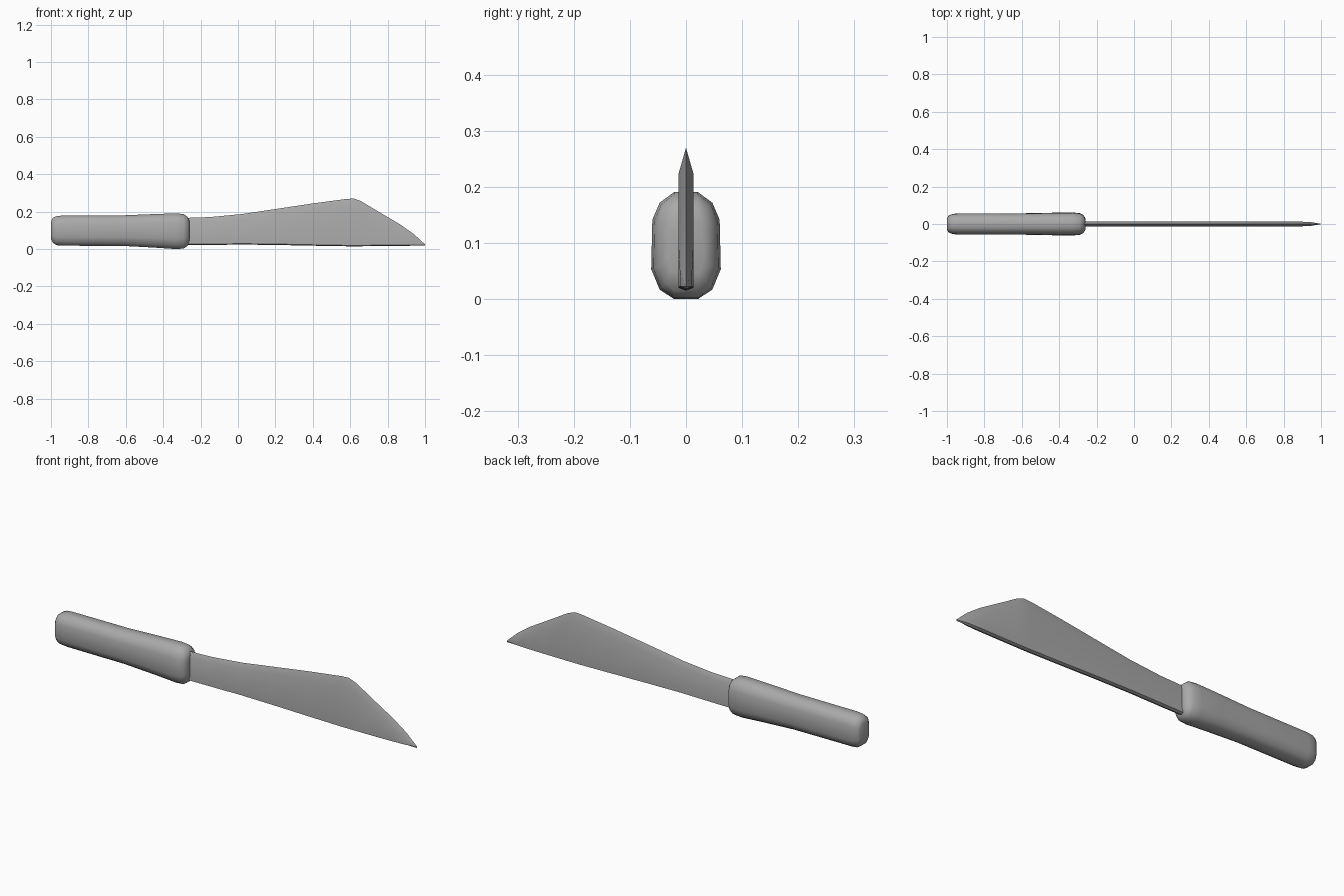
import bpy, bmesh, math

cube = bpy.data.objects.get("Cube")
if cube:
    bpy.data.objects.remove(cube)

grey = bpy.data.materials.new("plain grey")
grey.use_nodes = True
colour = (0.4, 0.4, 0.4, 1)
grey.diffuse_color = colour
grey.node_tree.nodes["Principled BSDF"].inputs["Base Color"].default_value = colour


def loft(name, rings, angle):
    """Skin closed rings of points, cap both ends and shade smoothly."""
    bm = bmesh.new()
    loops = [[bm.verts.new(p) for p in ring] for ring in rings]
    n = len(loops[0])
    for a, b in zip(loops, loops[1:]):
        for i in range(n):
            j = (i + 1) % n
            bm.faces.new((a[i], a[j], b[j], b[i]))
    bm.faces.new(loops[0])
    bm.faces.new(loops[-1])
    bmesh.ops.recalc_face_normals(bm, faces=bm.faces)
    mesh = bpy.data.meshes.new(name)
    bm.to_mesh(mesh)
    bm.free()
    mesh.materials.append(grey)
    obj = bpy.data.objects.new(name, mesh)
    bpy.context.collection.objects.link(obj)
    bpy.ops.object.select_all(action="DESELECT")
    obj.select_set(True)
    bpy.context.view_layer.objects.active = obj
    bpy.ops.object.shade_smooth_by_angle(angle=math.radians(angle))
    return obj


# Handle: rounded grip with a flat strip along its top and bottom
STRIP = 0.021
side = [(STRIP, 1), (0.047, 0.9), (0.06, 0.74), (0.062, 0.28), (0.047, 0.09), (STRIP, 0)]
section = side + [(-y, h) for y, h in reversed(side)]
# x, bottom, top, roundness of the sides
handle_stations = [
    (-1.0, 0.055, 0.145, 0.3), (-0.99, 0.033, 0.167, 0.6),
    (-0.97, 0.021, 0.176, 0.8), (-0.94, 0.018, 0.179, 0.87),
    (-0.62, 0.017, 0.18, 0.87), (-0.45, 0.008, 0.187, 0.95),
    (-0.33, 0.0, 0.191, 1), (-0.29, 0.003, 0.187, 0.9),
    (-0.27, 0.016, 0.172, 0.65), (-0.26, 0.045, 0.15, 0.25),
]
loft("handle", [
    [(x, math.copysign(STRIP + (abs(y) - STRIP) * w, y), lo + (hi - lo) * h)
     for y, h in section]
    for x, lo, hi, w in handle_stations], 50)

# Blade: thick spine below, bevelled to a sharp edge above
# x, bottom, top, half thickness, height share where the bevel starts
blade_stations = [
    (-0.3, 0.024, 0.166, 0.013, 0.82), (-0.15, 0.025, 0.171, 0.013, 0.82),
    (0.02, 0.027, 0.187, 0.013, 0.82), (0.2, 0.025, 0.214, 0.013, 0.82),
    (0.4, 0.021, 0.244, 0.013, 0.82), (0.58, 0.018, 0.268, 0.013, 0.82),
    (0.62, 0.018, 0.27, 0.013, 0.82), (0.66, 0.018, 0.255, 0.013, 0.8),
    (0.785, 0.019, 0.18, 0.013, 0.75), (0.87, 0.02, 0.13, 0.013, 0.65),
    (0.94, 0.021, 0.08, 0.011, 0.5), (1.0, 0.021, 0.025, 0.001, 0.5),
]
loft("blade", [
    [(x, 0, hi), (x, w, lo + (hi - lo) * f), (x, w, lo + 0.002),
     (x, 0, lo - 0.003), (x, -w, lo + 0.002), (x, -w, lo + (hi - lo) * f)]
    for x, lo, hi, w, f in blade_stations], 30)
